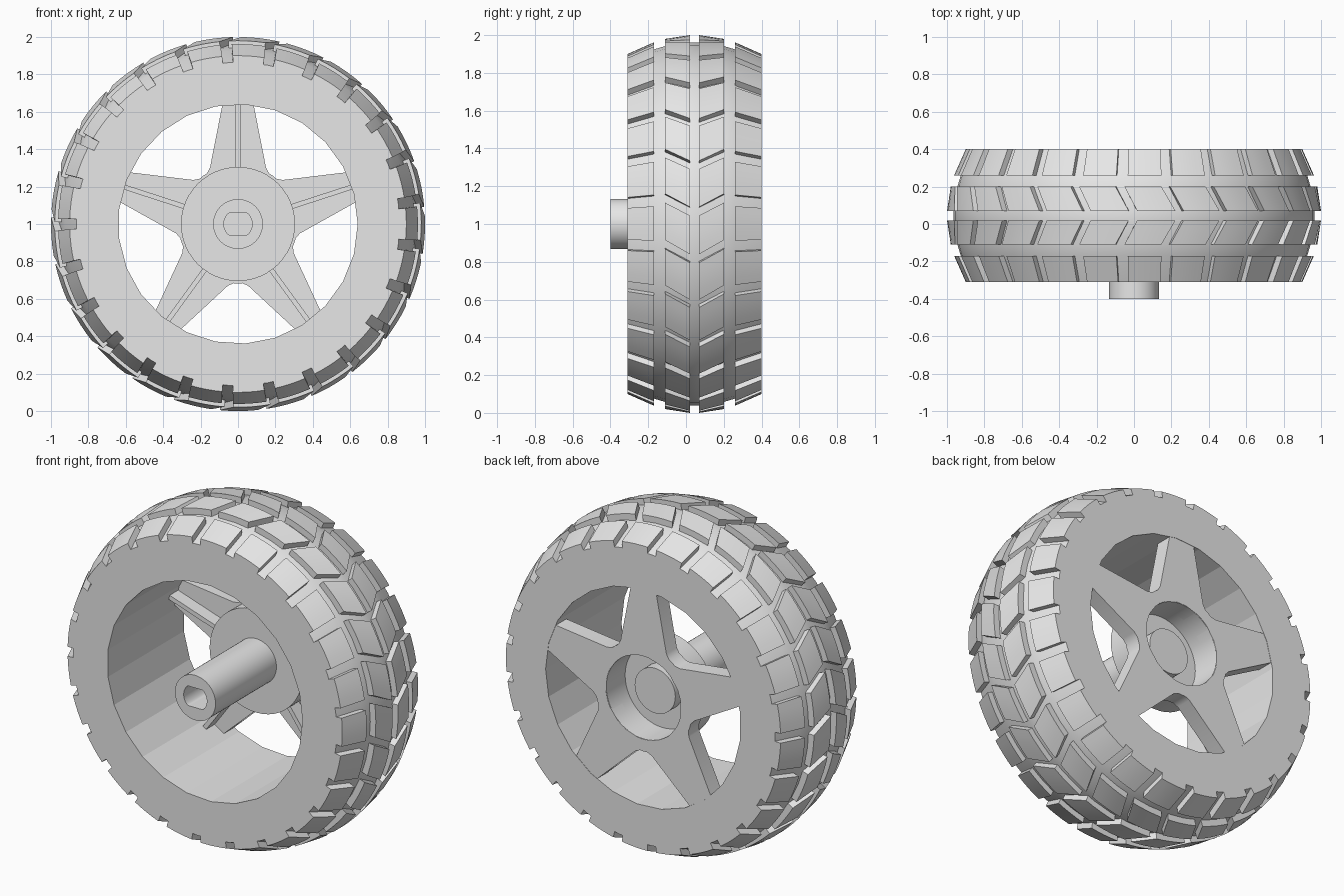
import bpy, bmesh, math

if "Cube" in bpy.data.objects:
    bpy.data.objects.remove(bpy.data.objects["Cube"], do_unlink=True)

grey = bpy.data.materials.new("plain_grey")
grey.use_nodes = True
grey.diffuse_color = (0.8, 0.8, 0.8, 1)
grey.node_tree.nodes["Principled BSDF"].inputs["Base Color"].default_value = (0.8, 0.8, 0.8, 1)

BLOCKS = 25
STEP = math.tau / BLOCKS
MID = 0.045            # middle of the tyre width
FRONT, BACK = -0.31, 0.40


def polar(r, a, y):
    return (r * math.cos(a), y, 1 + r * math.sin(a))


def finish(name, bm, angle):
    bmesh.ops.recalc_face_normals(bm, faces=bm.faces)
    mesh = bpy.data.meshes.new(name)
    bm.to_mesh(mesh)
    bm.free()
    mesh.materials.append(grey)
    obj = bpy.data.objects.new(name, mesh)
    bpy.context.collection.objects.link(obj)
    bpy.ops.object.select_all(action='DESELECT')
    obj.select_set(True)
    bpy.context.view_layer.objects.active = obj
    bpy.ops.object.shade_smooth_by_angle(angle=math.radians(angle))
    return obj


def loft(name, rings, closed, angle=30):
    """Join equal rings of points; close the loop or cap both ends."""
    bm = bmesh.new()
    loops = [[bm.verts.new(p) for p in ring] for ring in rings]
    n = len(loops[0])
    pairs = list(zip(loops, loops[1:]))
    if closed:
        pairs.append((loops[-1], loops[0]))
    else:
        bm.faces.new(loops[0])
        bm.faces.new(loops[-1])
    for a, b in pairs:
        for i in range(n):
            j = (i + 1) % n
            bm.faces.new((a[i], a[j], b[j], b[i]))
    return finish(name, bm, angle)


def circle(r, y, n, facet=False):
    # facet pulls every other point in, giving half as many flat sides
    pull = math.cos(math.tau / n)
    return [polar(r * (pull if facet and i % 2 else 1), i * math.tau / n, y) for i in range(n)]


# Tyre body: crowned base with a coarse, flat-sided bore
crown = [(0.355, 0.90), (0.215, 0.962), (0.155, 0.98), (0.025, 1.0)]
GROOVE = 0.036
outer = [(MID - d, r - GROOVE) for d, r in crown]
outer += [(MID + d, r - GROOVE) for d, r in reversed(crown)]
N = BLOCKS * 2
rings = [circle(0.64, FRONT, N, True)]
rings += [circle(r, y, N) for y, r in outer]
rings.append(circle(0.64, BACK, N, True))
loft("tyre_body", rings, True, 12)


# Tread: four rows of raised blocks, with a chevron in the middle two
def tread_row(name, side, edges):
    bm = bmesh.new()
    cuts = 4
    for k in range(BLOCKS):
        grid = []
        for d, r, shift, gap in edges:
            start = (k + 0.5) * STEP + math.radians(shift + gap)
            span = STEP - 2 * math.radians(gap)
            for depth in (0, GROOVE + 0.004):
                grid.append([bm.verts.new(polar(r - depth, start + span * i / cuts, MID + side * d))
                             for i in range(cuts + 1)])
        top_a, low_a, top_b, low_b = grid
        loop = [top_a, top_b, low_b, low_a]
        for a, b in zip(loop, loop[1:] + loop[:1]):
            for i in range(cuts):
                bm.faces.new((a[i], a[i + 1], b[i + 1], b[i]))
        for end in (0, cuts):
            bm.faces.new([line[end] for line in loop])
    finish(name, bm, 20)


shoulder = [(*crown[0], 0, 1.8), (*crown[1], 0.2, 1.8)]
chevron = [(*crown[2], 0.8, 1.4), (*crown[3], -3.3, 1.3)]
for label, side in (("front", -1), ("back", 1)):
    tread_row(label + "_shoulder_blocks", side, shoulder)
    tread_row(label + "_centre_blocks", side, chevron)

# Five-pointed spoke plate with a hole for the hub cup
PLATE_FRONT, PLATE_BACK = 0.30, 0.398
half = [(0.655, 0.08), (0.30, 0.15), (0.27, 0.167)]
valley = 0.318
star = []
for k in range(5):
    mid = math.pi / 2 + k * math.tau / 5
    for u, v in [(u, -v) for u, v in reversed(half)] + half:
        star.append((math.hypot(u, v), mid + math.atan2(v, u)))
    star.append((valley, mid + math.pi / 5))
loft("spoke_plate", [
    [polar(0.247, a, PLATE_FRONT) for r, a in star],
    [polar(r, a, PLATE_FRONT) for r, a in star],
    [polar(r, a, PLATE_BACK) for r, a in star],
    [polar(0.247, a, PLATE_BACK) for r, a in star],
], True)

# Stiffening rib on the front of each spoke
for k in range(5):
    a = math.pi / 2 + k * math.tau / 5
    ends = []
    for u in (0.28, 0.65):
        ends.append([polar(math.hypot(u, v), a + math.atan2(v, u), y)
                     for v, y in ((-0.013, 0.22), (0.013, 0.22), (0.013, 0.32), (-0.013, 0.32))])
    loft("spoke_rib_%d" % (k + 1), ends, False)

# Hub cup, open to the back
cup = [(0.305, 0.17), (0.305, 0.396), (0.245, 0.396), (0.245, 0.22)]
loft("hub_cup", [circle(r, y, 48) for r, y in cup], False)

# Axle boss with a flat-sided socket in the front end
S = 48


def socket(y):
    return [(x, y, 1 + max(-0.058, min(0.058, z - 1))) for x, _, z in circle(0.076, y, S)]


loft("axle_boss", [circle(0.133, 0.29, S), circle(0.133, -0.40, S),
                   socket(-0.40), socket(-0.10)], False)
